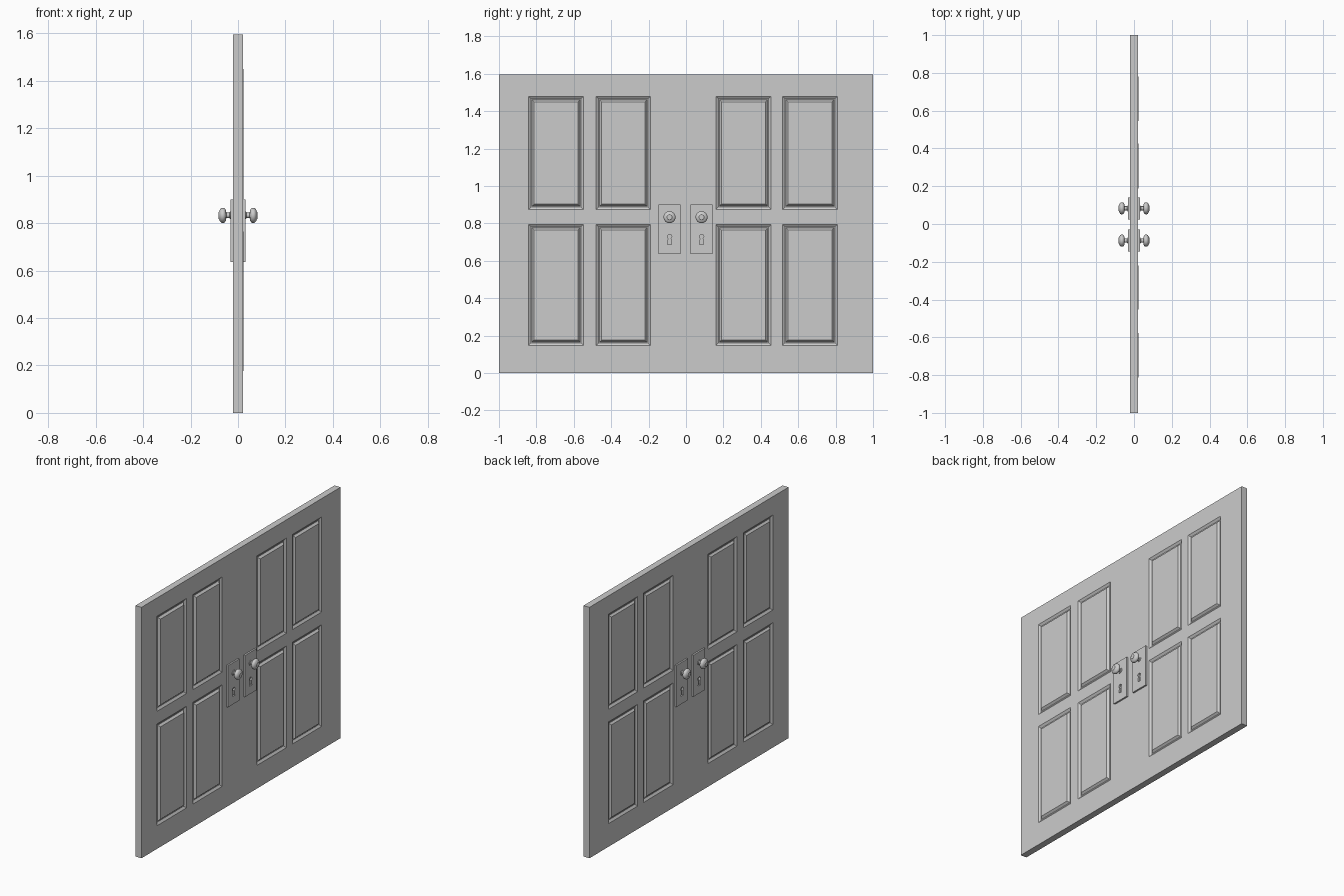
import bpy, bmesh, math
from mathutils import Vector

if "Cube" in bpy.data.objects:
    bpy.data.objects.remove(bpy.data.objects["Cube"])

H = 1.595      # door height
T = 0.021      # half thickness


def finish(bm, name, smooth=False):
    bmesh.ops.recalc_face_normals(bm, faces=bm.faces[:])
    me = bpy.data.meshes.new(name)
    bm.to_mesh(me)
    bm.free()
    ob = bpy.data.objects.new(name, me)
    bpy.context.collection.objects.link(ob)
    if smooth:
        bpy.ops.object.select_all(action='DESELECT')
        ob.select_set(True)
        bpy.context.view_layer.objects.active = ob
        bpy.ops.object.shade_smooth_by_angle(angle=math.radians(40))
    return ob


def prism(outline, x0, x1, name):
    """Extrude a (y, z) outline from x0 to x1."""
    bm = bmesh.new()
    a = [bm.verts.new((x0, y, z)) for y, z in outline]
    b = [bm.verts.new((x1, y, z)) for y, z in outline]
    bm.faces.new(a)
    bm.faces.new(b)
    n = len(a)
    for i in range(n):
        j = (i + 1) % n
        bm.faces.new((a[i], a[j], b[j], b[i]))
    return finish(bm, name)


def mirror_x(ob):
    ob.modifiers.new("both_sides", 'MIRROR').use_axis[0] = True


# Door slab: both faces as grids, odd cells become the panels
ys = [-1, -0.842, -0.548, -0.481, -0.19, 0.16, 0.455, 0.516, 0.81, 1]
zs = [0, 0.147, 0.794, 0.874, 1.479, H]
bm = bmesh.new()
panels = {1: [], -1: []}
for s in (1, -1):
    grid = [[bm.verts.new((s * T, y, z)) for z in zs] for y in ys]
    for i in range(len(ys) - 1):
        for j in range(len(zs) - 1):
            loop = [grid[i][j], grid[i + 1][j], grid[i + 1][j + 1], grid[i][j + 1]]
            f = bm.faces.new(loop if s > 0 else loop[::-1])
            if i % 2 and j % 2:
                panels[s].append(f)
bmesh.ops.bridge_loops(bm, edges=[e for e in bm.edges if e.is_boundary])
bmesh.ops.recalc_face_normals(bm, faces=bm.faces[:])
# Panel moulding: slope in, narrow groove floor, raised field
for s, rise in ((1, 0.0125), (-1, 0.0105)):
    for thick, depth in ((0.014, -0.010), (0.005, 0.0), (0.011, rise)):
        bmesh.ops.inset_individual(bm, faces=panels[s], thickness=thick,
                                   depth=depth, use_even_offset=True)
finish(bm, "double_door")

# Knob profile: distance from door centre, radius
knob_profile = [(0.030, 0.0), (0.030, 0.017), (0.034, 0.016), (0.036, 0.011),
                (0.049, 0.011), (0.051, 0.022), (0.055, 0.029), (0.061, 0.032),
                (0.068, 0.032), (0.074, 0.028), (0.078, 0.021), (0.079, 0.017),
                (0.082, 0.014), (0.082, 0.0)]

for side, yc in (("left", -0.088), ("right", 0.083)):
    # Lock plate
    y0, y1, z0, z1 = yc - 0.058, yc + 0.058, 0.636, 0.90
    plate = prism([(y0, z0), (y1, z0), (y1, z1), (y0, z1)], T - 0.001, 0.0315,
                  side + "_lock_plate")
    # Keyhole cutter: round top above a flared slot
    arc = [math.radians(-60 + 300 * k / 16) for k in range(17)]
    hole = [(yc + 0.012 * math.cos(a), 0.729 + 0.012 * math.sin(a)) for a in arc]
    hole += [(yc - 0.011, 0.686), (yc + 0.011, 0.686)]
    cutter = prism(hole, 0.01, 0.05, side + "_keyhole_cutter")
    cutter.hide_render = True
    cutter.display_type = 'WIRE'
    cut = plate.modifiers.new("keyhole", 'BOOLEAN')
    cut.operation = 'DIFFERENCE'
    cut.solver = 'EXACT'
    cut.object = cutter
    mirror_x(plate)

    # Turned door knob
    bm = bmesh.new()
    c = Vector((0, yc, 0.833))
    vs = [bm.verts.new((x, yc, c.z + r)) for x, r in knob_profile]
    es = [bm.edges.new(p) for p in zip(vs, vs[1:])]
    bmesh.ops.spin(bm, geom=vs + es, cent=c, axis=(1, 0, 0),
                   angle=math.tau, steps=32, use_duplicate=False)
    bmesh.ops.remove_doubles(bm, verts=bm.verts[:], dist=1e-5)
    mirror_x(finish(bm, side + "_knob", smooth=True))
